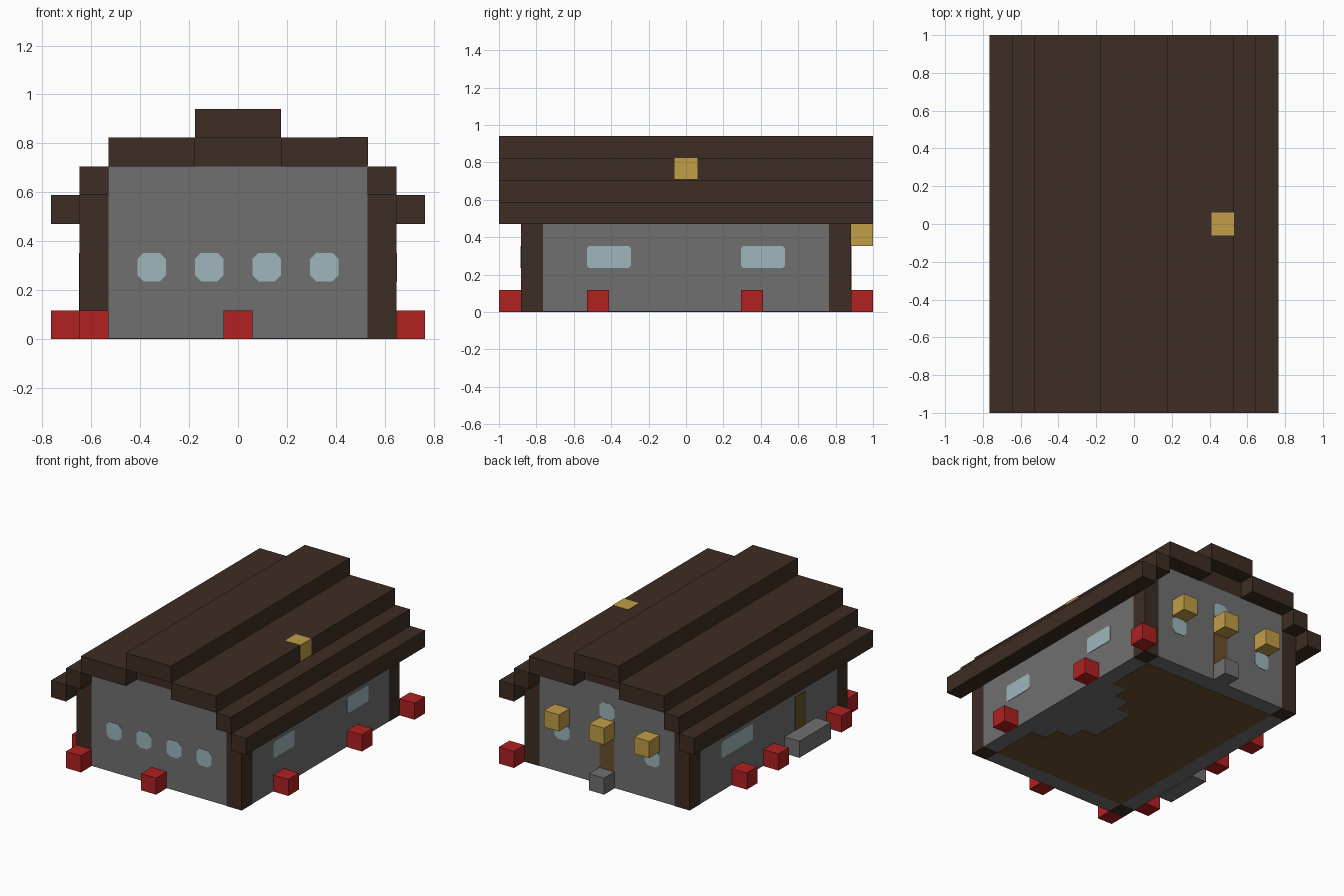
import bpy, bmesh
from mathutils import Vector

default = bpy.data.objects.get("Cube")
if default:
    bpy.data.objects.remove(default, do_unlink=True)

U = 2 / 17                           # edge of one block
ORIGIN = Vector((-6.5 * U, -1, 0))   # low corner of the block grid


def material(name, rgb):
    col = [(c / 255 / 12.92) if c < 11 else ((c / 255 + 0.055) / 1.055) ** 2.4 for c in rgb] + [1]
    m = bpy.data.materials.new(name)
    m.use_nodes = True
    m.diffuse_color = col
    bsdf = m.node_tree.nodes["Principled BSDF"]
    bsdf.inputs["Base Color"].default_value = col
    bsdf.inputs["Roughness"].default_value = 0.9
    return m


ROOF = material("dark_wood", (61, 45, 35))
STONE = material("grey_stone", (112, 112, 112))
GLASS = material("pale_glass", (158, 182, 189))
RED = material("red_flower", (176, 33, 33))
GOLD = material("gold_lamp", (193, 157, 70))
WOOD = material("brown_wood", (106, 80, 44))


def finish(name, bm, mat):
    bmesh.ops.recalc_face_normals(bm, faces=bm.faces[:])
    mesh = bpy.data.meshes.new(name)
    bm.to_mesh(mesh)
    bm.free()
    mesh.materials.append(mat)
    obj = bpy.data.objects.new(name, mesh)
    bpy.context.collection.objects.link(obj)
    return obj


def block(name, mat, lo, hi, grow=0.0):
    """Box between two grid corners, in block units."""
    a = ORIGIN + Vector(lo) * U - Vector((grow,) * 3)
    b = ORIGIN + Vector(hi) * U + Vector((grow,) * 3)
    bm = bmesh.new()
    bmesh.ops.create_cube(bm, size=1)
    for v in bm.verts:
        v.co = (a + b) / 2 + v.co * (b - a)
    return finish(name, bm, mat)


def cell(name, mat, x, y, z=0):
    return block(name, mat, (x, y, z), (x + 1, y + 1, z + 1))


def plate(name, mat, wall, start, z, wide=1, tall=1, cut=0.0):
    """Thin plate on a wall, with optional cut corners."""
    s, e, b, t = start, start + wide, z, z + tall
    if cut:
        pts = [(s + cut, b), (e - cut, b), (e, b + cut), (e, t - cut),
               (e - cut, t), (s + cut, t), (s, t - cut), (s, b + cut)]
    else:
        pts = [(s, b), (e, b), (e, t), (s, t)]
    level, out = {"front": (1, -1), "back": (16, 1), "left": (12, 1), "right": (1, -1)}[wall]
    along_x = wall in ("front", "back")
    normal = Vector((0, out, 0)) if along_x else Vector((out, 0, 0))
    bm = bmesh.new()
    verts = [bm.verts.new(ORIGIN + U * Vector((p, level, q) if along_x else (level, p, q)))
             for p, q in pts]
    face = bm.faces.new(verts)
    ext = bmesh.ops.extrude_face_region(bm, geom=[face])
    moved = [g for g in ext["geom"] if isinstance(g, bmesh.types.BMVert)]
    bmesh.ops.translate(bm, verts=moved, vec=normal * 0.003)
    return finish(name, bm, mat)


# Stone walls and corner posts
block("long_walls", STONE, (1, 2, 0.015), (12, 15, 5))
block("end_walls", STONE, (2, 1, 0.015), (11, 16, 6))
for x in (1, 11):
    for y in (1, 15):
        cell_post = block("corner_post", ROOF, (x, y, 0), (x + 1, y + 1, 5))

# Stepped roof
for side, x in (("right", 0), ("left", 12)):
    block(side + "_eave", ROOF, (x, 0, 4), (x + 1, 17, 5))
for side, x in (("right", 1), ("left", 11)):
    block(side + "_lower_roof", ROOF, (x, 0, 5), (x + 1, 17, 6))
for side, x in (("right", 2), ("left", 8)):
    block(side + "_upper_roof", ROOF, (x, 0, 6), (x + 3, 17, 7))
block("gable_fill", ROOF, (5, 1, 6), (8, 16, 7))
block("roof_ridge", ROOF, (5, 0, 7), (8, 17, 8))
block("roof_light", GOLD, (10, 8, 6.05), (11, 9, 7), grow=0.002)

# Wooden floor around a stepped stone hearth
block("floor_main", WOOD, (2, 2, 0), (8, 15, 0.05))
for x, front, back in ((8, 7, 10), (9, 6, 11), (10, 5, 12)):
    block("floor_front_strip", WOOD, (x, 2, 0), (x + 1, front, 0.05))
    block("floor_back_strip", WOOD, (x, back, 0), (x + 1, 15, 0.05))

# Windows
for x in (3, 5, 7, 9):
    plate("front_window", GLASS, "front", x, 2, cut=0.22)
for x, z in ((3, 2), (9, 2), (6, 4)):
    plate("back_window", GLASS, "back", x, z, cut=0.22)
for y in (4, 11):
    plate("left_window", GLASS, "left", y, 2, wide=2, cut=0.1)
plate("right_window", GLASS, "right", 10, 2, wide=3, cut=0.1)

# Doors and their steps
plate("back_door", WOOD, "back", 6, 0, tall=3)
plate("right_door", WOOD, "right", 5, 0, tall=3)
cell("back_step", STONE, 6, 16)
block("right_step", STONE, (0, 4, 0), (1, 7, 1))

# Lamps on the back wall
for x in (3, 6, 9):
    cell("back_lamp", GOLD, x, 16, 3)

# Red flower blocks around the base
for x, y in ((1, 0), (6, 0), (12, 4), (12, 11), (12, 16), (0, 2), (0, 8), (0, 11)):
    cell("flower_block", RED, x, y)
